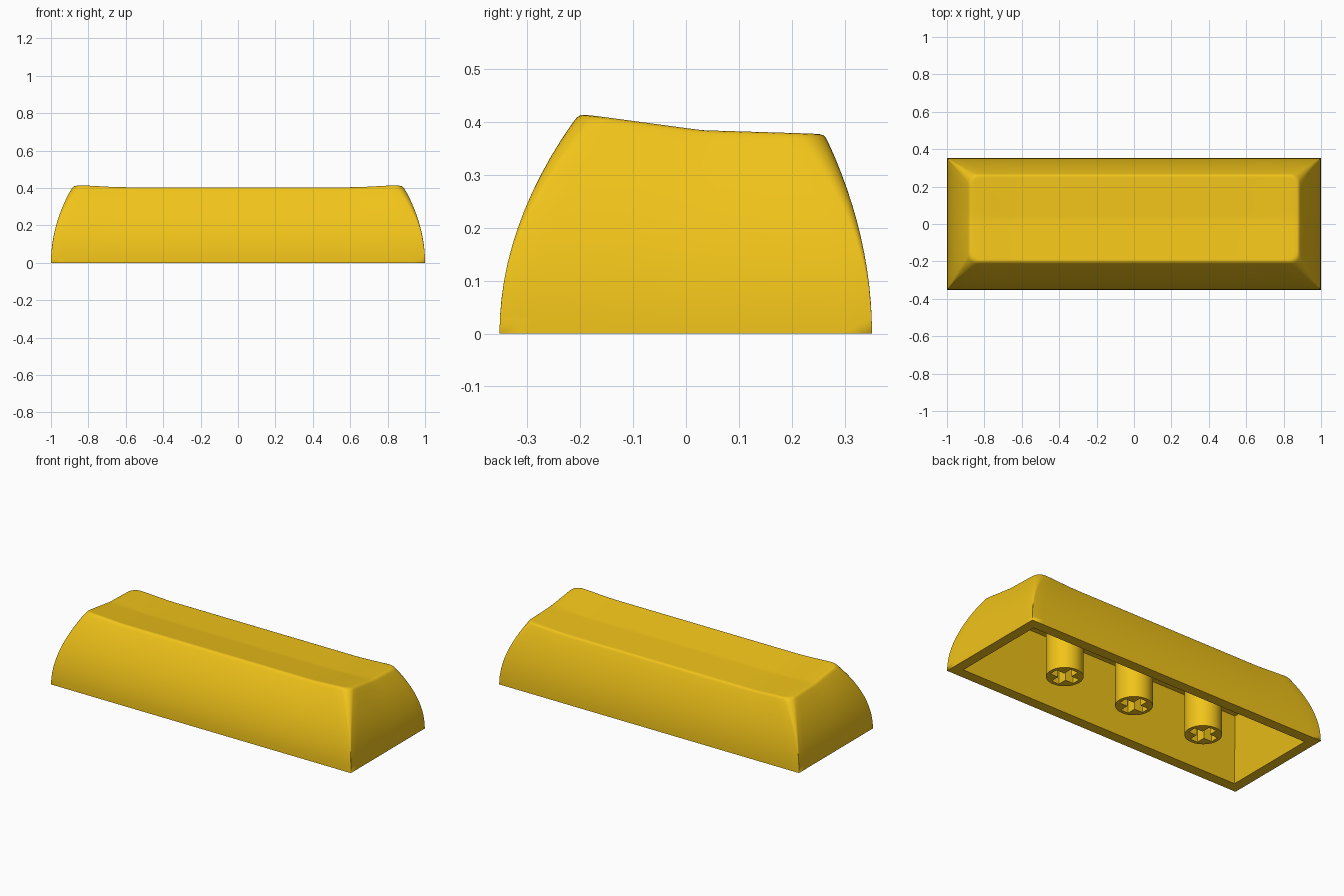
import bpy, bmesh, math

if "Cube" in bpy.data.objects:
    bpy.data.objects.remove(bpy.data.objects["Cube"])

gold = bpy.data.materials.new("gold_plastic")
gold.diffuse_color = (0.88, 0.55, 0.01, 1)
gold.use_nodes = True
gold.node_tree.nodes["Principled BSDF"].inputs["Base Color"].default_value = gold.diffuse_color


def ring(x0, x1, y0, y1, r, nx=28, ny=12, nc=6):
    """Points around a rounded rectangle, always the same count."""
    corners = [(x1 - r, y0 + r, -90, ny), (x1 - r, y1 - r, 0, nx),
               (x0 + r, y1 - r, 90, ny), (x0 + r, y0 + r, 180, nx)]
    arcs = [[(cx + r * math.cos(math.radians(a + 90 * k / nc)),
              cy + r * math.sin(math.radians(a + 90 * k / nc)))
             for k in range(nc + 1)] for cx, cy, a, n in corners]
    pts = []
    for i, arc in enumerate(arcs):
        pts += arc
        p, q, n = arc[-1], arcs[(i + 1) % 4][0], corners[i][3]
        pts += [(p[0] + (q[0] - p[0]) * k / n, p[1] + (q[1] - p[1]) * k / n)
                for k in range(1, n)]
    return pts


def top_z(x, y):
    """Sloped top, slightly lower between the raised ends."""
    y = max(-0.2, min(0.26, y))
    z = 0.416 - 0.031 * (y + 0.2) / 0.23 if y < 0.03 else 0.385 - 0.007 * (y - 0.03) / 0.23
    u = max(0, min(1, (abs(x) - 0.6) / 0.28))
    return z - 0.011 * (1 - u * u * (3 - 2 * u))


# Shell: inner walls, bottom rim, curved outer walls, then dished top
rings = []
for z, x, y0, y1 in [(0.34, 0.86, -0.19, 0.23), (0, 0.94, -0.29, 0.29)]:
    rings.append([(px, py, z) for px, py in ring(-x, x, y0, y1, 0)])


def outer(f, t, r):
    pts = ring(-1 + 0.12 * f, 1 - 0.12 * f, -0.353 + 0.15 * f, 0.352 - 0.09 * f, r)
    rings.append([(x, y, t * top_z(x, y)) for x, y in pts])


for i in range(13):
    t = 0.965 * i / 12
    outer(t * t, t, 0.05 * t * t)
for f, t in [(0.975, 0.985), (1.02, 0.996), (1.08, 1.0)]:
    outer(f, t, 0.05)
half_y, mid_y, half_x = 0.2295, 0.0267, 0.868
for i in range(1, 19):
    d = half_y * i / 18
    pts = ring(-half_x + d, half_x - d, mid_y - half_y + d, mid_y + half_y - d,
               0.045 * (1 - i / 18))
    rings.append([(x, y, top_z(x, y)) for x, y in pts])

bm = bmesh.new()
loops = [[bm.verts.new(p) for p in r] for r in rings]
for a, b in zip(loops, loops[1:]):
    for i in range(len(a)):
        j = (i + 1) % len(a)
        bm.faces.new((a[i], a[j], b[j], b[i]))
bm.faces.new(loops[0])
bmesh.ops.remove_doubles(bm, verts=bm.verts, dist=1e-5)
bmesh.ops.recalc_face_normals(bm, faces=bm.faces)
mesh = bpy.data.meshes.new("keycap_shell")
bm.to_mesh(mesh)
bm.free()
shell = bpy.data.objects.new("keycap_shell", mesh)
bpy.context.collection.objects.link(shell)


def finish(ob):
    ob.data.materials.clear()
    ob.data.materials.append(gold)
    bpy.ops.object.select_all(action='DESELECT')
    ob.select_set(True)
    bpy.context.view_layer.objects.active = ob
    bpy.ops.object.shade_smooth_by_angle(angle=math.radians(35))


finish(shell)

# Three switch stems with cross-shaped sockets
for name, x in [("left_stem", -0.48), ("middle_stem", 0), ("right_stem", 0.48)]:
    bpy.ops.mesh.primitive_cylinder_add(vertices=48, radius=0.1, depth=0.35,
                                        location=(x, 0, 0.175))
    stem = bpy.context.object
    stem.name = name
    for sx, sy in [(0.158, 0.05), (0.05, 0.158)]:
        bpy.ops.mesh.primitive_cube_add(size=1, location=(x, 0, 0.05))
        cutter = bpy.context.object
        cutter.scale = (sx, sy, 0.3)
        cutter.hide_render = True
        bpy.context.view_layer.objects.active = stem
        mod = stem.modifiers.new("socket", 'BOOLEAN')
        mod.operation = 'DIFFERENCE'
        mod.solver = 'EXACT'
        mod.object = cutter
        bpy.ops.object.modifier_apply(modifier=mod.name)
        bpy.data.objects.remove(cutter)
    finish(stem)
